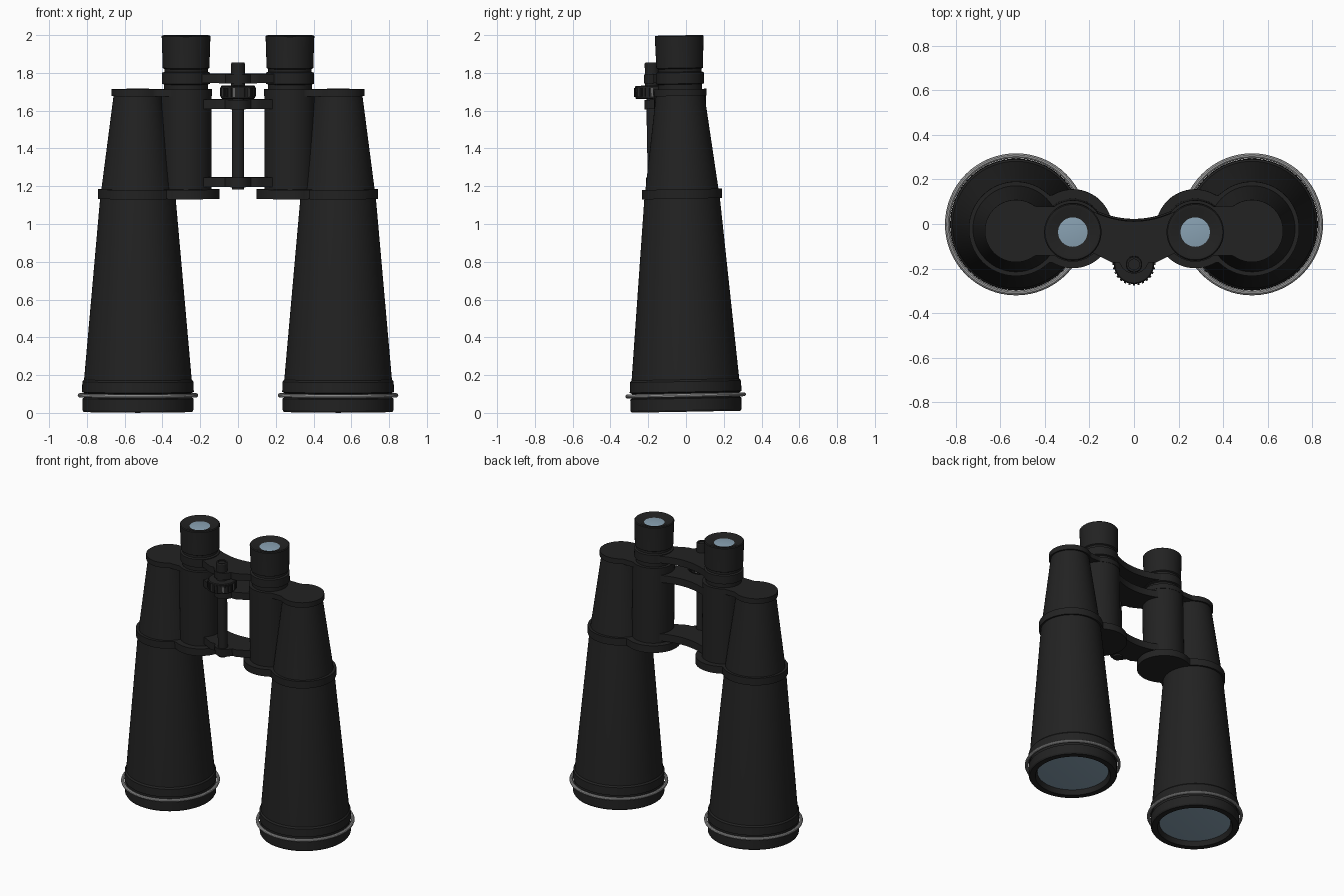
import bpy, bmesh, math
from mathutils import Matrix

cube = bpy.data.objects.get("Cube")
if cube:
    bpy.data.objects.remove(cube, do_unlink=True)

# The whole model leans very slightly towards its front
LEAN = Matrix.Translation((0, 0, 0.006)) @ Matrix.Rotation(math.radians(1.05), 4, 'X')
BARREL_X, EYE_X, HINGE_Y = 0.53, 0.275, -0.148
parts = []


def material(name, rgb, rough=0.6):
    m = bpy.data.materials.new(name)
    m.use_nodes = True
    m.diffuse_color = (*rgb, 1)
    bsdf = m.node_tree.nodes["Principled BSDF"]
    bsdf.inputs["Base Color"].default_value = (*rgb, 1)
    bsdf.inputs["Roughness"].default_value = rough
    return m


BLACK = material("matte black", (0.016, 0.016, 0.016))
GLASS = material("blue glass", (0.25, 0.36, 0.45), 0.2)
SILVER = material("silver", (0.40, 0.40, 0.40), 0.3)
GREY = material("grip grey", (0.12, 0.12, 0.12))


def finish(name, bm, *mats):
    bmesh.ops.recalc_face_normals(bm, faces=bm.faces)
    me = bpy.data.meshes.new(name)
    bm.to_mesh(me)
    bm.free()
    ob = bpy.data.objects.new(name, me)
    bpy.context.collection.objects.link(ob)
    for m in mats:
        me.materials.append(m)
    ob.matrix_world = LEAN
    parts.append(ob)
    return ob


def lathe(name, profile, x, y=0, mat=BLACK, segs=64):
    """Spin a (radius, height) profile around a vertical axis."""
    bm = bmesh.new()
    verts = [bm.verts.new((x + r, y, z)) for r, z in profile]
    edges = [bm.edges.new(pair) for pair in zip(verts, verts[1:])]
    bmesh.ops.spin(bm, geom=verts + edges, cent=(x, y, 0), axis=(0, 0, 1),
                   angle=math.tau, steps=segs, use_duplicate=False)
    bmesh.ops.remove_doubles(bm, verts=bm.verts, dist=1e-5)
    return finish(name, bm, mat)


def slab(name, outline, z0, z1):
    """Extrude a flat outline between two heights."""
    bm = bmesh.new()
    face = bm.faces.new([bm.verts.new((x, y, z0)) for x, y in outline])
    top = bmesh.ops.extrude_face_region(bm, geom=[face])["geom"]
    bmesh.ops.translate(bm, vec=(0, 0, z1 - z0),
                        verts=[v for v in top if isinstance(v, bmesh.types.BMVert)])
    return finish(name, bm, BLACK)


def two_lobes(side, r_eye, r_barrel, waist, n=72):
    """Outline joining the eyepiece column to the barrel."""
    start, end = EYE_X - r_eye, BARREL_X + r_barrel
    upper = []
    for i in range(n + 1):
        x = start + (end - start) * (1 - math.cos(math.pi * i / n)) / 2
        half = max(math.sqrt(max(r * r - (x - c) ** 2, 0))
                   for c, r in ((EYE_X, r_eye), (BARREL_X, r_barrel)))
        if EYE_X < x < BARREL_X:
            half = max(half, waist)
        upper.append((side * x, half))
    return upper + [(x, -h) for x, h in upper[-2:0:-1]]


def bridge(half_width, n=24):
    """Arched arm outline with a lobe around the hinge."""
    xs = [half_width * (2 * i / n - 1) for i in range(n + 1)]
    back = [(x, 0.045 + 1.3 * x * x) for x in xs]
    front = [(x, -0.14 + 0.5 * max(abs(x) - 0.1, 0)
              - 0.05 * max(0, 1 - (x / 0.06) ** 2) ** 0.5) for x in xs]
    return back + front[::-1]


for side, word in ((1, "left"), (-1, "right")):
    bx, ex = side * BARREL_X, side * EYE_X

    # Tapered barrel with a recessed objective
    lathe(word + "_barrel",
          [(0, 0.035), (0.236, 0.035), (0.25, 0.0), (0.288, 0.0), (0.294, 0.01),
           (0.294, 0.07), (0.285, 0.075), (0.285, 0.1), (0.296, 0.105),
           (0.294, 0.16), (0.285, 0.17), (0.2, 1.13), (0.193, 1.18),
           (0.128, 1.68), (0, 1.68)], bx)
    lathe(word + "_objective_lens", [(0, 0.022), (0.15, 0.026), (0.237, 0.033)], bx, mat=GLASS)
    lathe(word + "_silver_ring",
          [(0.308 + 0.011 * math.cos(a * math.tau / 10),
            0.087 + 0.011 * math.sin(a * math.tau / 10)) for a in range(11)],
          bx, mat=SILVER)

    # Prism housing: column with cover plates above and below
    lathe(word + "_prism_column", [(0, 1.15), (0.136, 1.15), (0.136, 1.69), (0, 1.69)], ex)
    slab(word + "_lower_plate", two_lobes(side, 0.177, 0.212, 0.15), 1.128, 1.178)
    slab(word + "_upper_plate", two_lobes(side, 0.138, 0.14, 0.11), 1.672, 1.708)

    # Eyepiece with a shallow cup
    lathe(word + "_eyepiece",
          [(0, 1.70), (0.116, 1.70), (0.116, 1.733), (0.127, 1.737), (0.127, 1.795),
           (0.115, 1.80), (0.115, 1.815), (0.124, 1.82), (0.126, 1.9), (0.129, 1.988),
           (0.124, 1.993), (0.108, 1.993), (0.066, 1.974), (0, 1.974)], ex)
    lathe(word + "_eyepiece_lens", [(0, 1.979), (0.04, 1.978), (0.066, 1.975)], ex, mat=GLASS)

# Bridge arms
slab("eyepiece_bridge", bridge(0.2), 1.742, 1.79)
slab("upper_hinge_bridge", bridge(0.205), 1.605, 1.655)
slab("lower_hinge_bridge", bridge(0.205), 1.192, 1.243)

# Hinge spindle
lathe("hinge_spindle",
      [(0, 1.18), (0.032, 1.18), (0.032, 1.66), (0.037, 1.66), (0.037, 1.846),
       (0.033, 1.852), (0.024, 1.852), (0.024, 1.845), (0, 1.845)], 0, HINGE_Y, segs=32)

# Focus wheel with raised grip ribs
lathe("focus_wheel",
      [(0, 1.66), (0.085, 1.66), (0.09, 1.665), (0.09, 1.725), (0.085, 1.73), (0, 1.73)],
      0, HINGE_Y, segs=48)
bm = bmesh.new()
RIBS = 28
for i in range(RIBS):
    place = (Matrix.Translation((0, HINGE_Y, 1.695)) @ Matrix.Rotation(math.tau * i / RIBS, 4, 'Z')
             @ Matrix.Translation((0.09, 0, 0)) @ Matrix.Diagonal((0.012, 0.01, 0.046, 1)))
    made = bmesh.ops.create_cube(bm, size=1, matrix=place)["verts"]
    for f in {f for v in made for f in v.link_faces}:
        f.material_index = 1 if i % 4 == 0 else 0
finish("focus_wheel_ribs", bm, BLACK, GREY)

# Smooth the round walls, keep the edges crisp
bpy.ops.object.select_all(action='DESELECT')
for ob in parts:
    ob.select_set(True)
bpy.context.view_layer.objects.active = parts[0]
bpy.ops.object.shade_smooth_by_angle(angle=math.radians(30))
